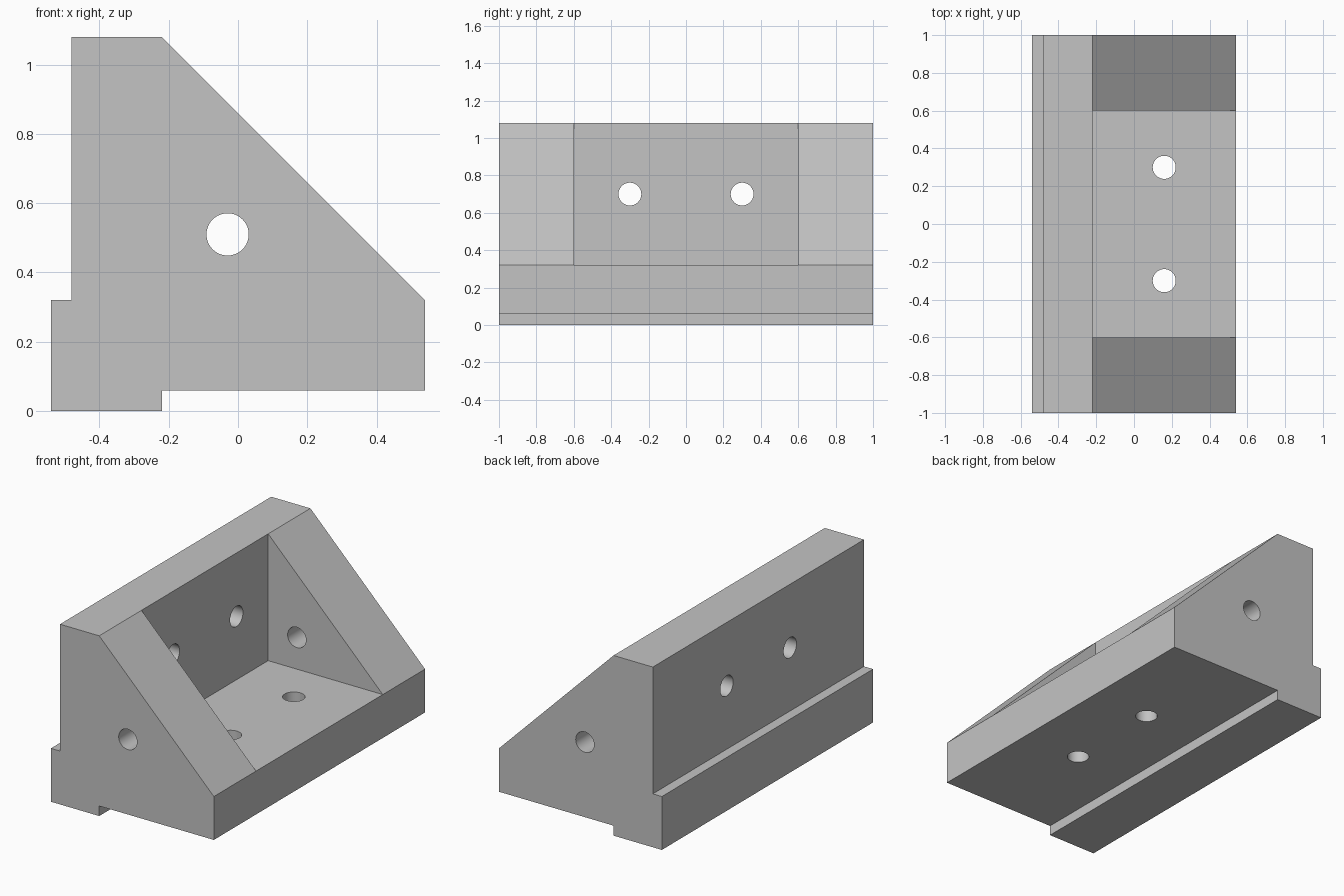
import bpy, bmesh
from math import pi
from mathutils import Vector

default_cube = bpy.data.objects.get("Cube")
if default_cube:
    bpy.data.objects.remove(default_cube, do_unlink=True)

HALF_LENGTH = 1.0
POCKET_HALF = 0.6
WALL_FACE = -0.22
FLOOR = 0.32
HOLE_RADIUS = 0.061

grey = bpy.data.materials.new("plain grey")
grey.use_nodes = True
grey.diffuse_color = (0.55, 0.55, 0.55, 1)
grey.node_tree.nodes["Principled BSDF"].inputs["Base Color"].default_value = grey.diffuse_color


def extrude_profile(name, outline, half_length):
    """Solid with an x-z outline, extruded evenly along y."""
    bm = bmesh.new()
    face = bm.faces.new([bm.verts.new((x, -half_length, z)) for x, z in outline])
    grown = bmesh.ops.extrude_face_region(bm, geom=[face])["geom"]
    moved = [v for v in grown if isinstance(v, bmesh.types.BMVert)]
    bmesh.ops.translate(bm, verts=moved, vec=(0, 2 * half_length, 0))
    bmesh.ops.recalc_face_normals(bm, faces=bm.faces)
    mesh = bpy.data.meshes.new(name)
    bm.to_mesh(mesh)
    bm.free()
    mesh.materials.append(grey)
    obj = bpy.data.objects.new(name, mesh)
    bpy.context.collection.objects.link(obj)
    return obj


def drill(location, rotation, depth):
    bpy.ops.mesh.primitive_cylinder_add(vertices=48, radius=HOLE_RADIUS, depth=depth,
                                        location=location, rotation=rotation)
    cutter = bpy.context.object
    cutter.name = "drill"
    cutter.data.materials.append(grey)
    return cutter


def cut(target, cutter):
    cutter.hide_render = True
    bpy.context.view_layer.update()
    mod = target.modifiers.new("cut", "BOOLEAN")
    mod.operation = "DIFFERENCE"
    mod.solver = "EXACT"
    mod.object = cutter
    bpy.ops.object.select_all(action="DESELECT")
    target.select_set(True)
    bpy.context.view_layer.objects.active = target
    bpy.ops.object.modifier_apply(modifier=mod.name)
    bpy.data.objects.remove(cutter, do_unlink=True)


# Bracket body: stepped foot, upright wall and sloping ends
bracket = extrude_profile("angle_bracket", [
    (-0.54, 0), (WALL_FACE, 0), (WALL_FACE, 0.06), (0.54, 0.06), (0.54, FLOOR),
    (WALL_FACE, 1.08), (-0.48, 1.08), (-0.48, FLOOR), (-0.54, FLOOR)], HALF_LENGTH)

# Pocket between the two gussets
cut(bracket, extrude_profile("pocket_cutter", [
    (WALL_FACE, FLOOR), (1, FLOOR), (1, 1.5), (WALL_FACE, 1.5)], POCKET_HALF))

# Hole through both gussets
cut(bracket, drill((-0.03, 0, 0.51), (pi / 2, 0, 0), 3))

# Bolt holes through the wall and the floor
for y in (-0.3, 0.3):
    cut(bracket, drill((-0.35, y, 0.7), (0, pi / 2, 0), 0.6))
    cut(bracket, drill((0.16, y, 0.2), (0, 0, 0), 0.6))

bpy.ops.object.shade_smooth_by_angle(angle=pi / 6)
